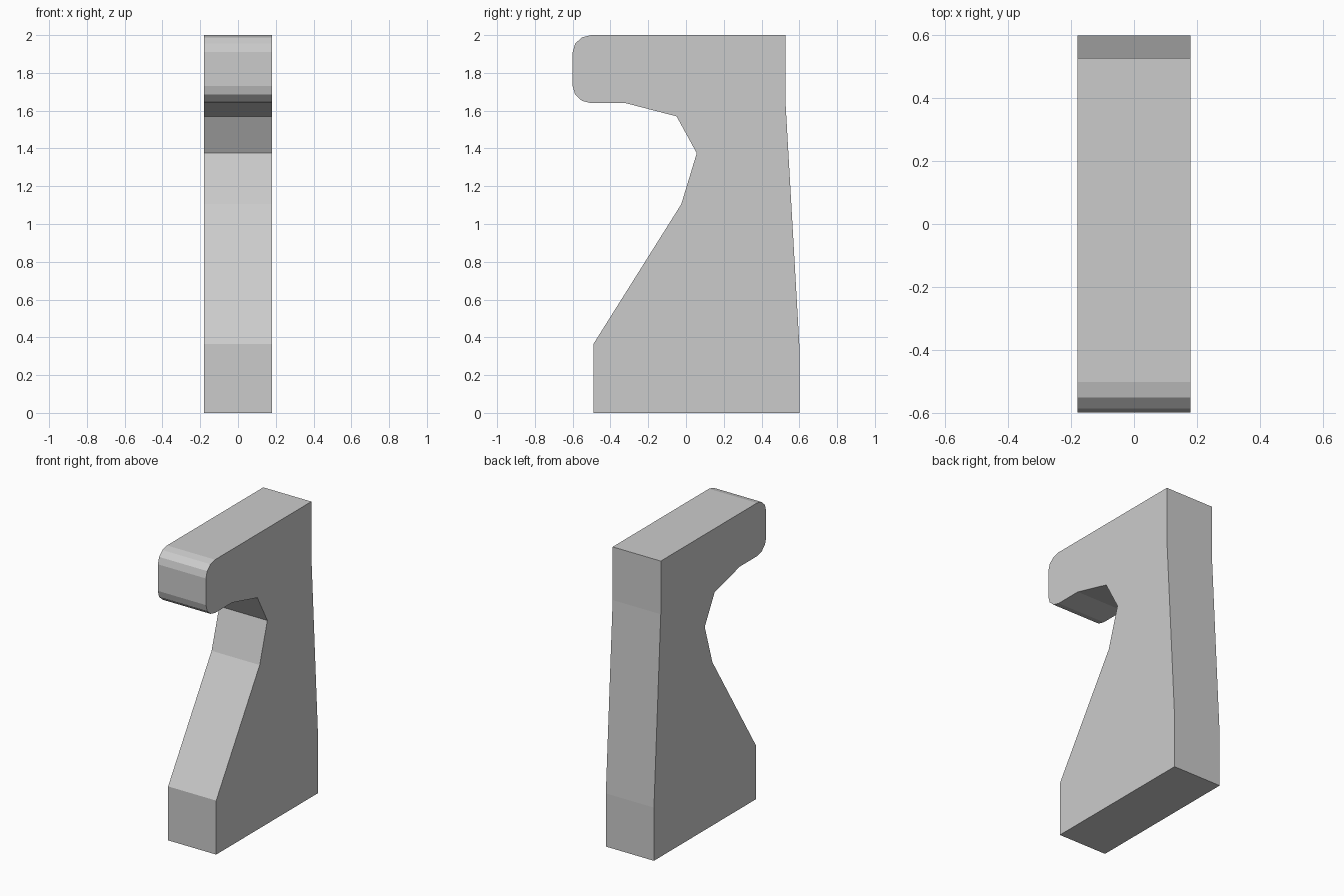
import bpy, bmesh
from math import sin, cos, radians

if "Cube" in bpy.data.objects:
    bpy.data.objects.remove(bpy.data.objects["Cube"])

HALF_WIDTH = 0.18


def rounded_corner(cy, cz, ry, rz, start):
    # quarter turn in three flat segments
    return [(cy + ry * cos(radians(start + 30 * i)),
             cz + rz * sin(radians(start + 30 * i))) for i in range(4)]


def extrude_profile(name, profile):
    bm = bmesh.new()
    face = bm.faces.new([bm.verts.new((-HALF_WIDTH, y, z)) for y, z in profile])
    ext = bmesh.ops.extrude_face_region(bm, geom=[face], use_keep_orig=True)
    verts = [g for g in ext["geom"] if isinstance(g, bmesh.types.BMVert)]
    bmesh.ops.translate(bm, verts=verts, vec=(2 * HALF_WIDTH, 0, 0))
    bmesh.ops.recalc_face_normals(bm, faces=bm.faces)
    mesh = bpy.data.meshes.new(name)
    bm.to_mesh(mesh)
    bm.free()
    obj = bpy.data.objects.new(name, mesh)
    bpy.context.collection.objects.link(obj)
    return obj


# Side outline: base and back, rounded overhanging nose, then the curved throat
profile = [(-0.49, 0), (0.6, 0), (0.6, 0.36), (0.527, 1.64), (0.527, 2)]
profile += rounded_corner(-0.502, 1.91, 0.098, 0.09, 90)
profile += rounded_corner(-0.502, 1.73, 0.098, 0.09, 180)
profile += [(-0.32, 1.64), (-0.05, 1.57), (0.057, 1.375),
            (-0.025, 1.105), (-0.49, 0.365)]

extrude_profile("hooked_bracket", profile)
